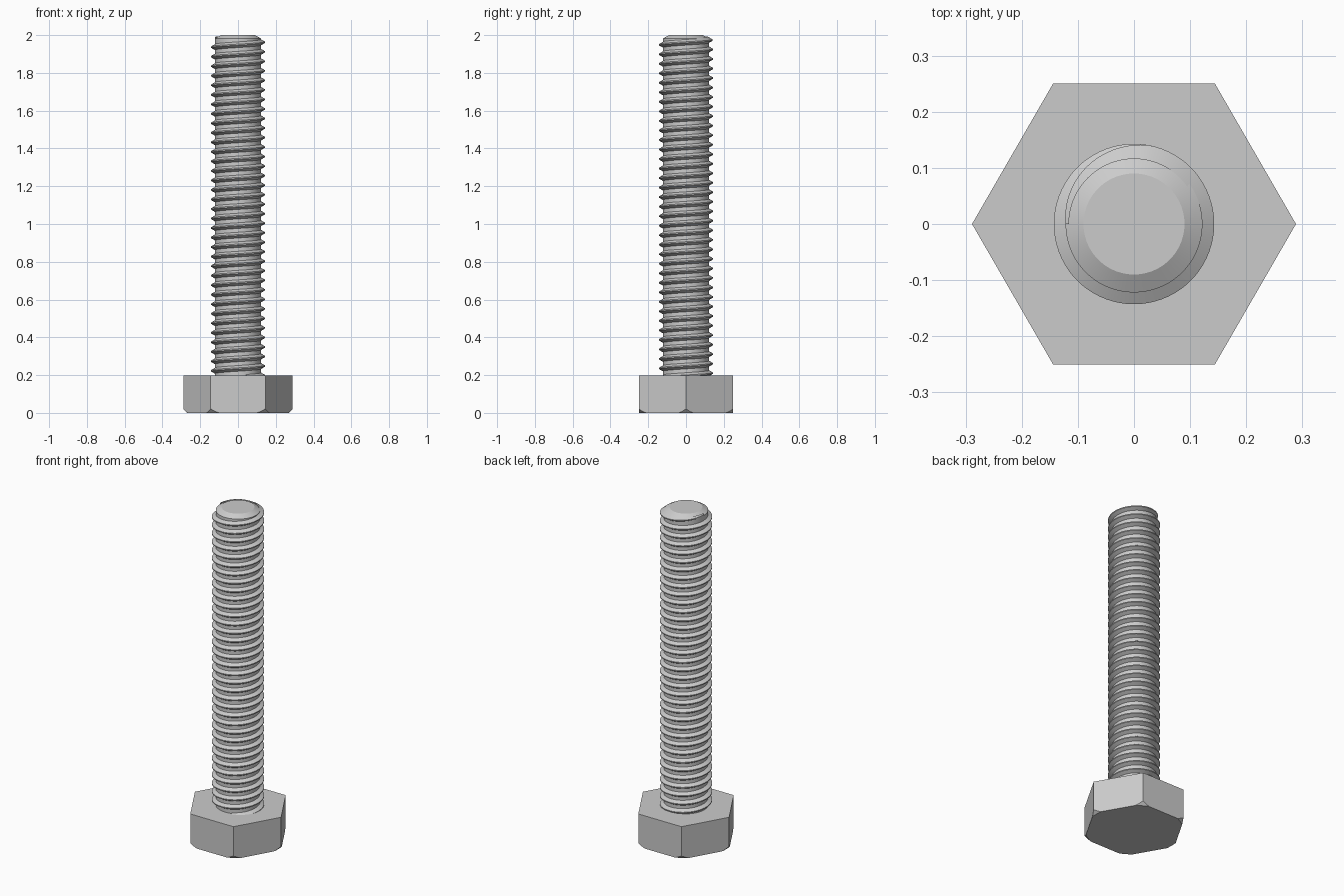
import bpy, bmesh
from math import cos, sin, pi, radians, sqrt
from mathutils import Vector

cube = bpy.data.objects.get("Cube")
if cube:
    bpy.data.objects.remove(cube, do_unlink=True)

STEEL = (0.6, 0.6, 0.6, 1)
FLATS, HEAD_TOP, LENGTH = 0.25, 0.198, 2.0
CORE, CREST, PITCH = 0.122, 0.143, 0.0504
SEGS = 72

steel = bpy.data.materials.new("grey steel")
steel.use_nodes = True
steel.diffuse_color = STEEL
steel.node_tree.nodes["Principled BSDF"].inputs["Base Color"].default_value = STEEL


def finish(name, bm, smooth=True):
    bmesh.ops.recalc_face_normals(bm, faces=bm.faces[:])
    mesh = bpy.data.meshes.new(name)
    bm.to_mesh(mesh)
    bm.free()
    mesh.materials.append(steel)
    obj = bpy.data.objects.new(name, mesh)
    bpy.context.collection.objects.link(obj)
    if smooth:
        bpy.ops.object.select_all(action='DESELECT')
        obj.select_set(True)
        bpy.context.view_layer.objects.active = obj
        bpy.ops.object.shade_smooth_by_angle(angle=radians(25))
    return obj


def ring(bm, radius, z, count):
    return [bm.verts.new((radius * cos(2 * pi * i / count),
                          radius * sin(2 * pi * i / count), z)) for i in range(count)]


def bridge(bm, a, b):
    for i in range(len(a)):
        j = (i + 1) % len(a)
        bm.faces.new((a[i], a[j], b[j], b[i]))


def lathe(bm, profile, count):
    rings = [ring(bm, r, z, count) for r, z in profile]
    for a, b in zip(rings, rings[1:]):
        bridge(bm, a, b)
    bm.faces.new(rings[0])
    bm.faces.new(rings[-1])


# Hexagonal head, its lower corners trimmed by planes around a cone
bm = bmesh.new()
corner = FLATS * 2 / sqrt(3)
lathe(bm, [(corner, 0), (corner, HEAD_TOP)], 6)
for i in range(36):
    a = 2 * pi * i / 36
    out = Vector((cos(a), sin(a), 0))
    bmesh.ops.bisect_plane(bm, geom=bm.verts[:] + bm.edges[:] + bm.faces[:], dist=1e-6,
                           plane_co=out * 0.269, plane_no=out - Vector((0, 0, 0.95)),
                           clear_outer=True)
    rim = [e for e in bm.edges if e.is_boundary]
    if rim:
        bmesh.ops.holes_fill(bm, edges=rim, sides=0)
finish("hex_head", bm, smooth=False)

# Shank core with chamfered tip
bm = bmesh.new()
lathe(bm, [(CORE, HEAD_TOP - 0.02), (CORE, LENGTH - 0.018), (0.09, LENGTH)], SEGS)
finish("shank_core", bm)

# Right-handed helical thread, fading into the core at the tip
bm = bmesh.new()
END_Z, TURNS, FADE = 1.987, 35.7, 0.28
steps = int(TURNS * SEGS)
previous = None
for s in range(steps + 1):
    back = s / SEGS                      # turns counted down from the tip
    a = pi - 2 * pi * back
    z = END_Z - PITCH * back
    height = (CREST - CORE) * min(1, back / FADE)
    tip, buried = CORE + height, CORE - 0.006
    slope = 0.58
    top = 0.003
    base = top + (tip - buried) * slope
    section = [bm.verts.new((r * cos(a), r * sin(a), z + dz)) for r, dz in
               ((buried, -base), (tip, -top), (tip, top), (buried, base))]
    if previous:
        bridge(bm, previous, section)
    else:
        bm.faces.new(section)
    previous = section
bm.faces.new(previous)
finish("screw_thread", bm)
